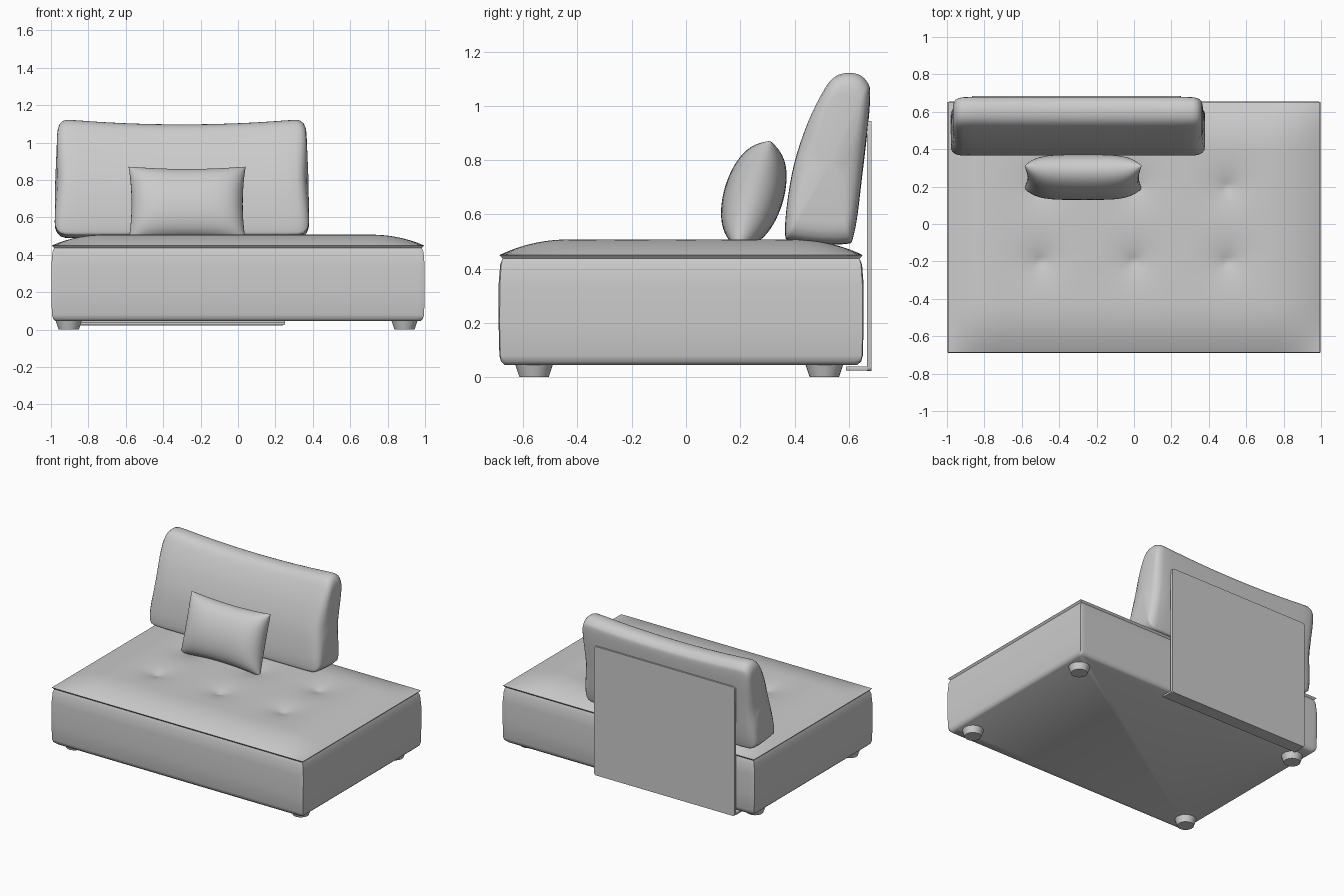
import bpy, bmesh, math
from mathutils import Vector, Matrix

cube = bpy.data.objects.get("Cube")
if cube:
    bpy.data.objects.remove(cube, do_unlink=True)

fabric = bpy.data.materials.new("grey")
fabric.use_nodes = True
GREY = (0.6, 0.6, 0.6, 1)
fabric.diffuse_color = GREY
fabric.node_tree.nodes["Principled BSDF"].inputs["Base Color"].default_value = GREY


def finish(name, bm, angle=40):
    bmesh.ops.recalc_face_normals(bm, faces=bm.faces)
    mesh = bpy.data.meshes.new(name)
    bm.to_mesh(mesh)
    bm.free()
    obj = bpy.data.objects.new(name, mesh)
    bpy.context.collection.objects.link(obj)
    mesh.materials.append(fabric)
    bpy.ops.object.select_all(action="DESELECT")
    obj.select_set(True)
    bpy.context.view_layer.objects.active = obj
    bpy.ops.object.shade_smooth_by_angle(angle=math.radians(angle))
    return obj


def smooth_loop(points, steps):
    """Closed Catmull-Rom curve through the points."""
    pts = [Vector(p) for p in points]
    n, out = len(pts), []
    for i in range(n):
        a, b, c, d = (pts[(i + k) % n] for k in (-1, 0, 1, 2))
        for s in range(steps):
            t = s / steps
            out.append(0.5 * (2 * b + (c - a) * t + (2 * a - 5 * b + 4 * c - d) * t**2
                              + (3 * b - a - 3 * c + d) * t**3))
    return out


# Seat: domed top with six tufts, then sides dropped from its rim
HX, HY, CY = 0.995, 0.67, -0.018
TUFTS = [(x, y) for x in (-0.5, 0, 0.5) for y in (-0.2, 0.2)]


def rise(distance, reach):
    t = min(1, max(0, distance / reach))
    return 1 - (1 - t) ** 2.2


def seat_height(x, y):
    z = 0.45 + 0.058 * rise(HX - abs(x), 0.3) * rise(HY - abs(y - CY), 0.27)
    for tx, ty in TUFTS:
        d = math.hypot(x - tx, y - ty)
        z -= 0.028 * math.exp(-d / 0.055) + 0.008 * math.exp(-(d / 0.13) ** 2)
    return z


bm = bmesh.new()
bmesh.ops.create_grid(bm, x_segments=100, y_segments=68, size=1)
for v in bm.verts:
    x, y = v.co.x * HX, v.co.y * HY + CY
    v.co = (x, y, seat_height(x, y))
rim = [e for e in bm.edges if e.is_boundary]
for z, inset in ((0.437, 0.012), (0.415, 0.003), (0.34, -0.003), (0.2, -0.003),
                 (0.08, 0), (0.058, 0.006), (0.045, 0.02)):
    new = bmesh.ops.extrude_edge_only(bm, edges=rim)["geom"]
    for v in (g for g in new if isinstance(g, bmesh.types.BMVert)):
        sx, sy = v.co.x / HX, (v.co.y - CY) / HY
        m = max(abs(sx), abs(sy))
        v.co = (sx / m * (HX - inset), CY + sy / m * (HY - inset), z)
    rim = [g for g in new if isinstance(g, bmesh.types.BMEdge) and g.is_boundary]
bmesh.ops.contextual_create(bm, geom=rim)
finish("seat", bm, 50)

# Back cushion: side profile lofted along x with rounded ends and a sagging top
profile = smooth_loop([(0.365, 0.54), (0.40, 0.502), (0.58, 0.49), (0.62, 0.53),
                       (0.65, 0.75), (0.678, 1.03), (0.665, 1.10), (0.615, 1.128),
                       (0.55, 1.115), (0.50, 1.05), (0.44, 0.92), (0.39, 0.75)], 5)
centre = Vector((0.53, 0.78))
X0, X1 = -0.985, 0.385
ends = [(0, 0.085), (0.004, 0.055), (0.016, 0.028), (0.035, 0.01), (0.06, 0.002)]
stations = [(X0 + d, i) for d, i in ends]
stations += [(X0 + 0.06 + (X1 - X0 - 0.12) * k / 20, 0) for k in range(1, 20)]
stations += [(X1 - d, i) for d, i in reversed(ends)]
bm = bmesh.new()
rings = []
for x, inset in stations:
    u = 2 * (x - X0) / (X1 - X0) - 1
    ring = []
    for p in profile:
        r = p - centre
        q = centre + r * (1 - inset / r.length)
        h = (q.y - 0.49) / 0.64
        sag = 0.032 * (1 - u * u) * max(0, h) ** 2
        pinch = u * abs(u) ** 3 * (0.018 * h * h + 0.012 * math.sin(math.pi * h))
        ring.append(bm.verts.new((x - pinch, q.x, q.y - sag)))
    rings.append(ring)
for a, b in zip(rings, rings[1:]):
    for i in range(len(a)):
        j = (i + 1) % len(a)
        bm.faces.new((a[i], a[j], b[j], b[i]))
for ring, out in ((rings[0], -0.006), (rings[-1], 0.006)):
    cap = bm.faces.new(ring)
    bmesh.ops.poke(bm, faces=[cap])["verts"][0].co.x += out
finish("back_cushion", bm, 60)

# Throw pillow: inflated grid with pinched edges, leaning back
N = 28
bm = bmesh.new()
tilt = Matrix.Translation((-0.272, 0.25, 0.672)) @ Matrix.Rotation(math.radians(-17), 4, "X")
for side in (-1, 1):
    grid = []
    for i in range(N + 1):
        for j in range(N + 1):
            u = math.sin(math.pi / 2 * (2 * i / N - 1))
            v = math.sin(math.pi / 2 * (2 * j / N - 1))
            x = 0.313 * u * (1 - 0.05 * (1 - v * v))
            z = 0.208 * v * (1 - 0.08 * (1 - u * u))
            fat = ((1 - u**4) * (1 - v * v)) ** 0.55
            edge = 0.022 * (max(0, (1 - u**8) * (1 - v**8))) ** 0.5
            grid.append(bm.verts.new(tilt @ Vector((x, side * (0.088 * fat + edge), z))))
    for i in range(N):
        for j in range(N):
            k = i * (N + 1) + j
            bm.faces.new((grid[k], grid[k + 1], grid[k + N + 2], grid[k + N + 1]))
bmesh.ops.remove_doubles(bm, verts=bm.verts, dist=0.0005)
finish("throw_pillow", bm, 80)


# Back support: upright plate with a lip tucked below the seat
def plate(name, lo, hi, bevel):
    lo, hi = Vector(lo), Vector(hi)
    bm = bmesh.new()
    bmesh.ops.create_cube(bm, size=1)
    for v in bm.verts:
        v.co = [(a + b) / 2 + c * (b - a) for a, b, c in zip(lo, hi, v.co)]
    corners = [e for e in bm.edges if abs((e.verts[0].co - e.verts[1].co).y) > 0.001]
    bmesh.ops.bevel(bm, geom=corners, offset=bevel, segments=3, profile=0.5, affect="EDGES")
    finish(name, bm, 35)


plate("back_plate", (-0.865, 0.667, 0.022), (0.25, 0.684, 0.945), 0.015)
plate("back_plate_lip", (-0.865, 0.59, 0.024), (0.25, 0.67, 0.04), 0.004)

# Feet: short tapered discs
for y, row in ((-0.56, "front"), (0.51, "rear")):
    for x, side in ((-0.905, "right"), (0.89, "left")):
        bm = bmesh.new()
        bmesh.ops.create_cone(bm, cap_ends=True, segments=32, radius1=0.054, radius2=0.07,
                              depth=0.048, matrix=Matrix.Translation((x, y, 0.024)))
        finish(f"{row}_{side}_foot", bm, 35)
